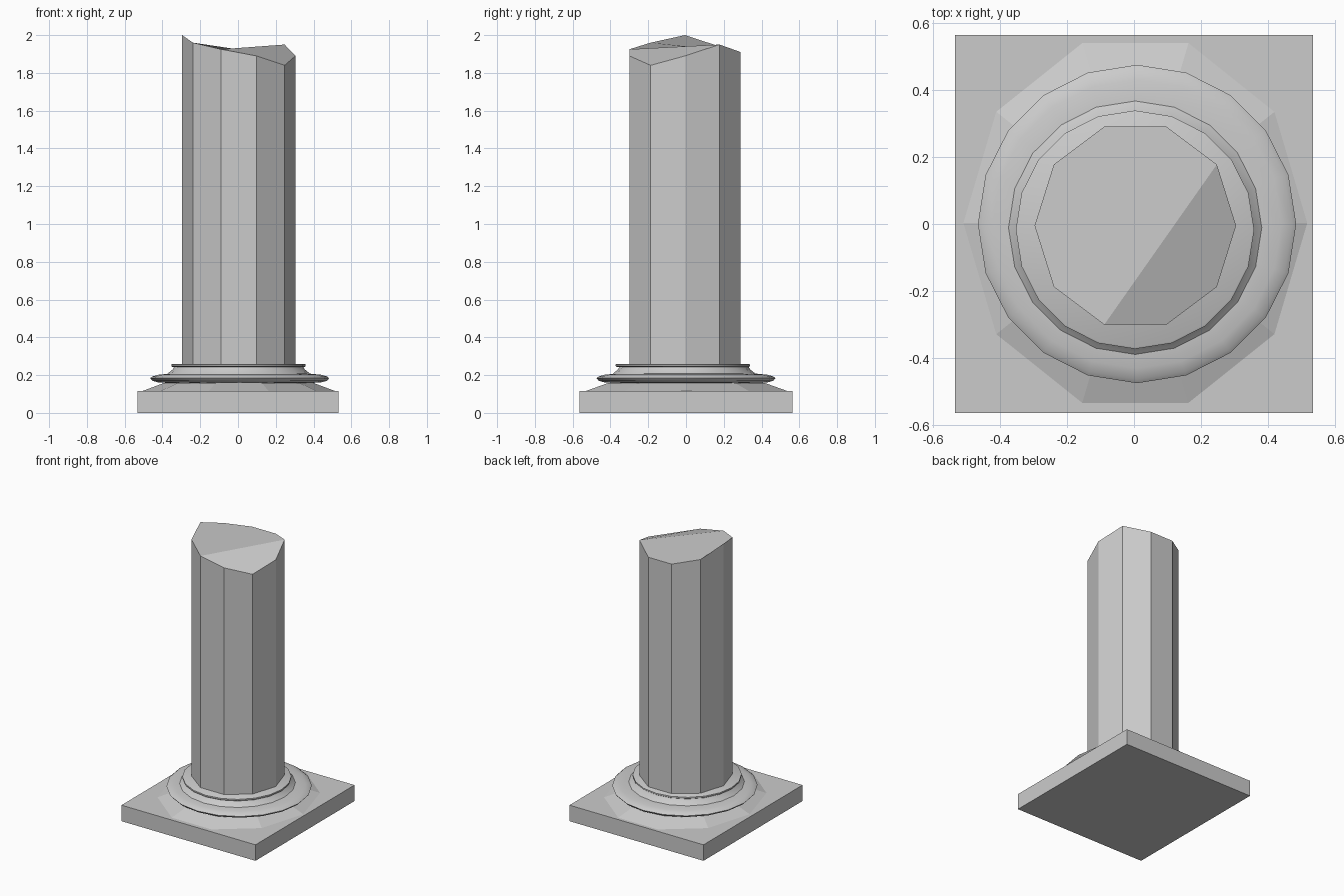
import bpy
from math import cos, sin, pi, radians

if "Cube" in bpy.data.objects:
    bpy.data.objects.remove(bpy.data.objects["Cube"])


def make(name, verts, faces, smooth=None):
    mesh = bpy.data.meshes.new(name)
    mesh.from_pydata(verts, [], faces)
    obj = bpy.data.objects.new(name, mesh)
    bpy.context.collection.objects.link(obj)
    if smooth:
        bpy.ops.object.select_all(action='DESELECT')
        obj.select_set(True)
        bpy.context.view_layer.objects.active = obj
        bpy.ops.object.shade_smooth_by_angle(angle=radians(smooth))
    return obj


def ring(n, rx, ry, z, cx=0, cy=0):
    return [(cx + rx * cos(2 * pi * i / n), cy + ry * sin(2 * pi * i / n), z)
            for i in range(n)]


def sides(n, rows):
    return [(r * n + i, r * n + (i + 1) % n, (r + 1) * n + (i + 1) % n, (r + 1) * n + i)
            for r in range(rows - 1) for i in range(n)]


def lathe(name, n, profile, cx=0, cy=0, stretch=1, smooth=None):
    """Capped turned part from (radius, z) points, bottom to top."""
    verts = []
    for r, z in profile:
        verts += ring(n, r, r * stretch, z, cx, cy)
    last = n * (len(profile) - 1)
    faces = sides(n, len(profile))
    faces += [tuple(reversed(range(n))), tuple(range(last, last + n))]
    return make(name, verts, faces, smooth)


# Rectangular plinth
bpy.ops.mesh.primitive_cube_add(size=1, location=(0, 0, 0.0575))
plinth = bpy.context.object
plinth.name = "plinth"
plinth.scale = (1.066, 1.125, 0.115)

# Ten-sided sloping footing
lathe("footing", 10, [(0.512, 0.115), (0.40, 0.157), (0.34, 0.168)],
      cx=0.004, cy=0.003, stretch=1.10)

# Thin rounded disc moulding
lathe("disc_moulding", 20, [(0.36, 0.158), (0.43, 0.161), (0.462, 0.17), (0.474, 0.184),
                            (0.462, 0.193), (0.43, 0.202), (0.37, 0.208)],
      cx=0.009, smooth=50)

# Tapered neck and collar under the shaft
lathe("neck", 20, [(0.385, 0.2), (0.372, 0.212), (0.35, 0.23), (0.342, 0.243)],
      cx=0.004, cy=-0.01, smooth=40)
lathe("collar", 20, [(0.35, 0.243), (0.355, 0.247), (0.355, 0.257), (0.35, 0.26)],
      cx=0.003, cy=-0.017, smooth=40)

# Ten-sided shaft, broken off along two slanting planes
n = 10
heights = [1.89, 1.95, 1.91, 1.91, 1.94, 2.0, 1.96, 1.925, 1.89, 1.84]
base = ring(n, 0.30, 0.31, 0.25, 0.004, -0.005)
top = [(x, y, h) for (x, y, _), h in zip(base, heights)]
make("broken_shaft", base + top,
     sides(n, 2) + [tuple(reversed(range(n))),
                    (17, 18, 19, 10, 11), (11, 12, 13, 14, 15, 16, 17)])
